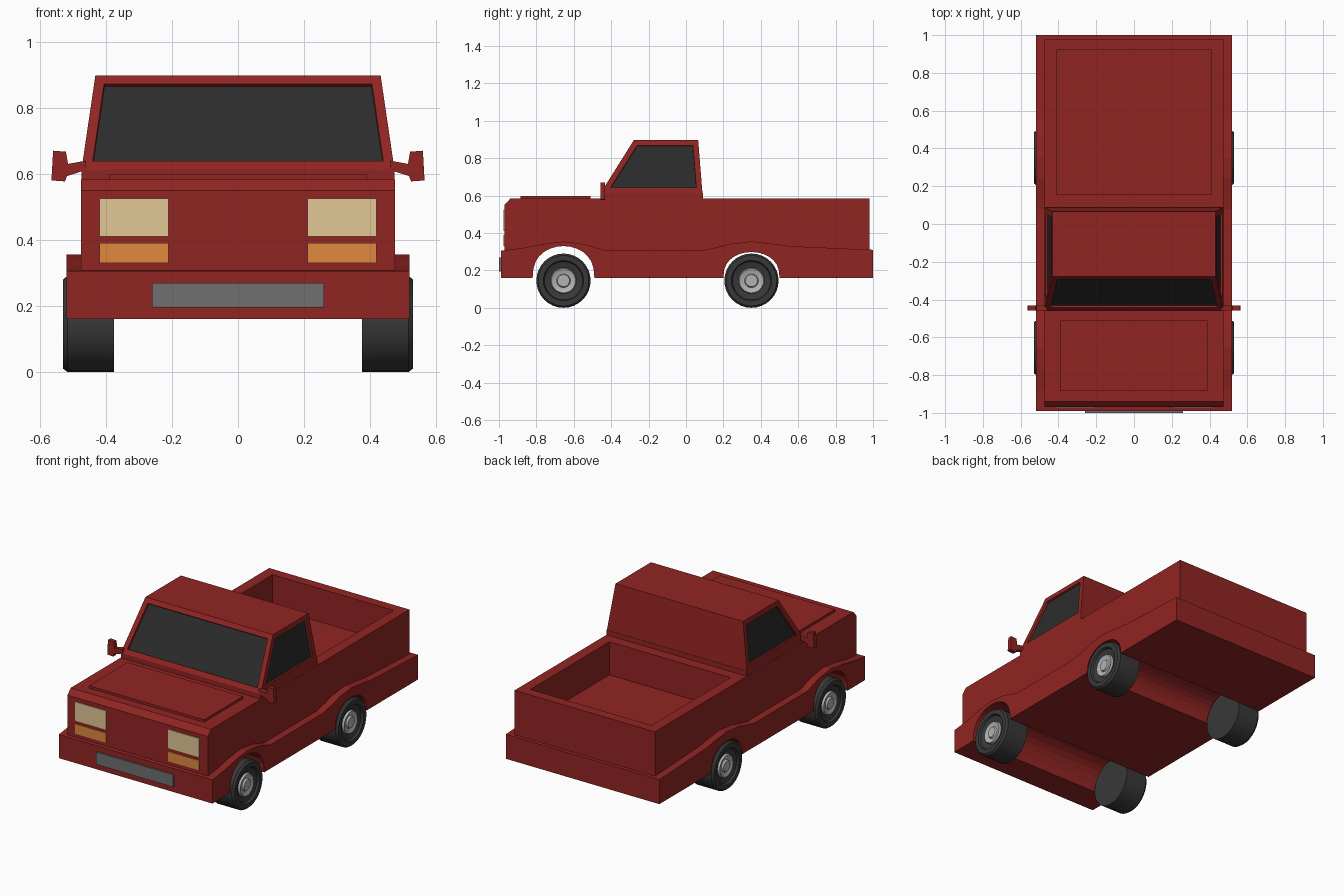
import bpy, bmesh, math
from mathutils import Vector

if "Cube" in bpy.data.objects:
    bpy.data.objects.remove(bpy.data.objects["Cube"])


def material(name, rgb):
    m = bpy.data.materials.new(name)
    m.diffuse_color = (*rgb, 1)
    m.use_nodes = True
    m.node_tree.nodes["Principled BSDF"].inputs["Base Color"].default_value = m.diffuse_color
    return m


RED = material("red_paint", (0.28, 0.018, 0.016))
GLASS = material("dark_glass", (0.025, 0.025, 0.025))
CREAM = material("lamp_cream", (0.76, 0.57, 0.30))
ORANGE = material("lamp_orange", (0.75, 0.25, 0.05))
GREY = material("plate_grey", (0.16, 0.16, 0.16))
RUBBER = material("rubber", (0.04, 0.04, 0.04))
METAL = material("hub_metal", (0.45, 0.45, 0.45))


def finish(name, bm, *mats):
    bmesh.ops.recalc_face_normals(bm, faces=bm.faces)
    me = bpy.data.meshes.new(name)
    bm.to_mesh(me)
    bm.free()
    for m in mats:
        me.materials.append(m)
    ob = bpy.data.objects.new(name, me)
    bpy.context.collection.objects.link(ob)
    return ob


def select_only(ob):
    bpy.ops.object.select_all(action='DESELECT')
    ob.select_set(True)
    bpy.context.view_layer.objects.active = ob


def prism(name, pts, lo, hi, mat, axis='x'):
    """Extrude a (y, z) profile along x, or an (x, z) profile along y."""
    bm = bmesh.new()
    place = (lambda p: (lo, *p)) if axis == 'x' else (lambda p: (p[0], lo, p[1]))
    face = bm.faces.new([bm.verts.new(place(p)) for p in pts])
    new = bmesh.ops.extrude_face_region(bm, geom=[face])['geom']
    step = Vector((hi - lo, 0, 0)) if axis == 'x' else Vector((0, hi - lo, 0))
    bmesh.ops.translate(bm, vec=step, verts=[v for v in new if isinstance(v, bmesh.types.BMVert)])
    return finish(name, bm, mat)


def box(name, x0, x1, y0, y1, z0, z1, mat):
    return prism(name, [(y0, z0), (y1, z0), (y1, z1), (y0, z1)], x0, x1, mat)


def lathe(name, profile, y, z, side, mat, sides=32):
    """Spin an (x, radius) profile about the axle."""
    bm = bmesh.new()
    vs = [bm.verts.new((side * x, y, z + r)) for x, r in profile]
    es = [bm.edges.new(pair) for pair in zip(vs, vs[1:])]
    bmesh.ops.spin(bm, geom=vs + es, cent=(0, y, z), axis=(1, 0, 0),
                   angle=math.tau, steps=sides)
    bmesh.ops.remove_doubles(bm, verts=bm.verts, dist=1e-4)
    ob = finish(name, bm, mat)
    select_only(ob)
    bpy.ops.object.shade_smooth_by_angle(angle=math.radians(30))
    return ob


def arch(y, half, top, base=0.16, n=14):
    """Wheel arch points running from front to back."""
    return [(y - half * math.cos(math.pi * i / n),
             base + (top - base) * math.sin(math.pi * i / n) ** 0.8) for i in range(n + 1)]


FRONT_AXLE, REAR_AXLE, AXLE_Z = -0.655, 0.35, 0.147

# Lower skirt with through-going wheel arches and a wavy shoulder
shoulder = [(1, 0.31), (0.55, 0.33), (0.46, 0.343), (0.35, 0.355), (0.24, 0.343),
            (0.16, 0.322), (0.08, 0.305), (-0.43, 0.305), (-0.54, 0.34), (-0.655, 0.355),
            (-0.77, 0.34), (-0.87, 0.32), (-0.99, 0.305)]
skirt = ([(-0.99, 0.16)] + arch(FRONT_AXLE, 0.165, 0.33) + arch(REAR_AXLE, 0.15, 0.298)
         + [(1, 0.16)] + shoulder)
prism("lower_body", skirt, -0.52, 0.52, RED)

# Upper body, notched above the arches, with the cargo bed cut out
upper = [(-0.97, 0.29), (-0.82, 0.29), (-0.76, 0.342), (-0.55, 0.342), (-0.49, 0.29),
         (0.2, 0.29), (0.26, 0.325), (0.44, 0.325), (0.5, 0.29), (0.98, 0.29),
         (0.98, 0.583), (-0.94, 0.583), (-0.97, 0.55)]
body = prism("upper_body", upper, -0.475, 0.475, RED)
cutter = box("bed_cutter", -0.41, 0.41, 0.155, 0.92, 0.38, 0.8, RED)
cutter.hide_render = True
mod = body.modifiers.new("bed", 'BOOLEAN')
mod.operation, mod.solver, mod.object = 'DIFFERENCE', 'EXACT', cutter
select_only(body)
bpy.ops.object.modifier_apply(modifier=mod.name)
bpy.data.objects.remove(cutter)

# Raised bonnet panel
box("bonnet_panel", -0.39, 0.39, -0.885, -0.51, 0.57, 0.598, RED)

# Cab: low base and tapered greenhouse with recessed windows
box("cab_base", -0.474, 0.474, -0.457, 0.09, 0.57, 0.613, RED)
bm = bmesh.new()
rings = [[bm.verts.new(p) for p in ((-w, y0, z), (w, y0, z), (w, y1, z), (-w, y1, z))]
         for w, y0, y1, z in ((0.474, -0.457, 0.088, 0.613), (0.432, -0.278, 0.065, 0.898))]
low, top = rings
bm.faces.new(low)
bm.faces.new(top)
walls = [bm.faces.new((low[i], low[(i + 1) % 4], top[(i + 1) % 4], top[i])) for i in range(4)]
bmesh.ops.recalc_face_normals(bm, faces=bm.faces)
windows = [walls[0], walls[1], walls[3]]
bmesh.ops.inset_individual(bm, faces=windows, thickness=0.03, use_even_offset=True)
bmesh.ops.inset_individual(bm, faces=windows, thickness=0.002, depth=-0.012)
for f in windows:
    f.material_index = 1
finish("cab", bm, RED, GLASS)

# Number plate panel
box("front_plate", -0.26, 0.26, -1.0, -0.98, 0.195, 0.27, GREY)

# Wheels, lamps and mirrors on both sides
tyre = [(0.375, 0), (0.375, 0.145), (0.517, 0.145), (0.53, 0.135), (0.53, 0.108),
        (0.517, 0.102), (0.507, 0.068)]
hub = [(0.505, 0.07), (0.52, 0.065), (0.511, 0.045), (0.511, 0.037), (0.522, 0.032), (0.522, 0)]
mirror = [(0.46, 0.64), (0.515, 0.63), (0.521, 0.667), (0.56, 0.67), (0.565, 0.58),
          (0.524, 0.577), (0.518, 0.593), (0.46, 0.612)]
for s, side in ((1, "right"), (-1, "left")):
    for y, end in ((FRONT_AXLE, "front"), (REAR_AXLE, "rear")):
        lathe(f"{end}_{side}_tyre", tyre, y, AXLE_Z - 0.002, s, RUBBER)
        lathe(f"{end}_{side}_hub", hub, y, AXLE_Z - 0.002, s, METAL)
    box(f"{side}_headlight", s * 0.21, s * 0.42, -0.975, -0.95, 0.41, 0.525, CREAM)
    box(f"{side}_indicator", s * 0.21, s * 0.42, -0.975, -0.95, 0.33, 0.39, ORANGE)
    prism(f"{side}_mirror", [(s * x, z) for x, z in mirror], -0.458, -0.432, RED, 'y')
